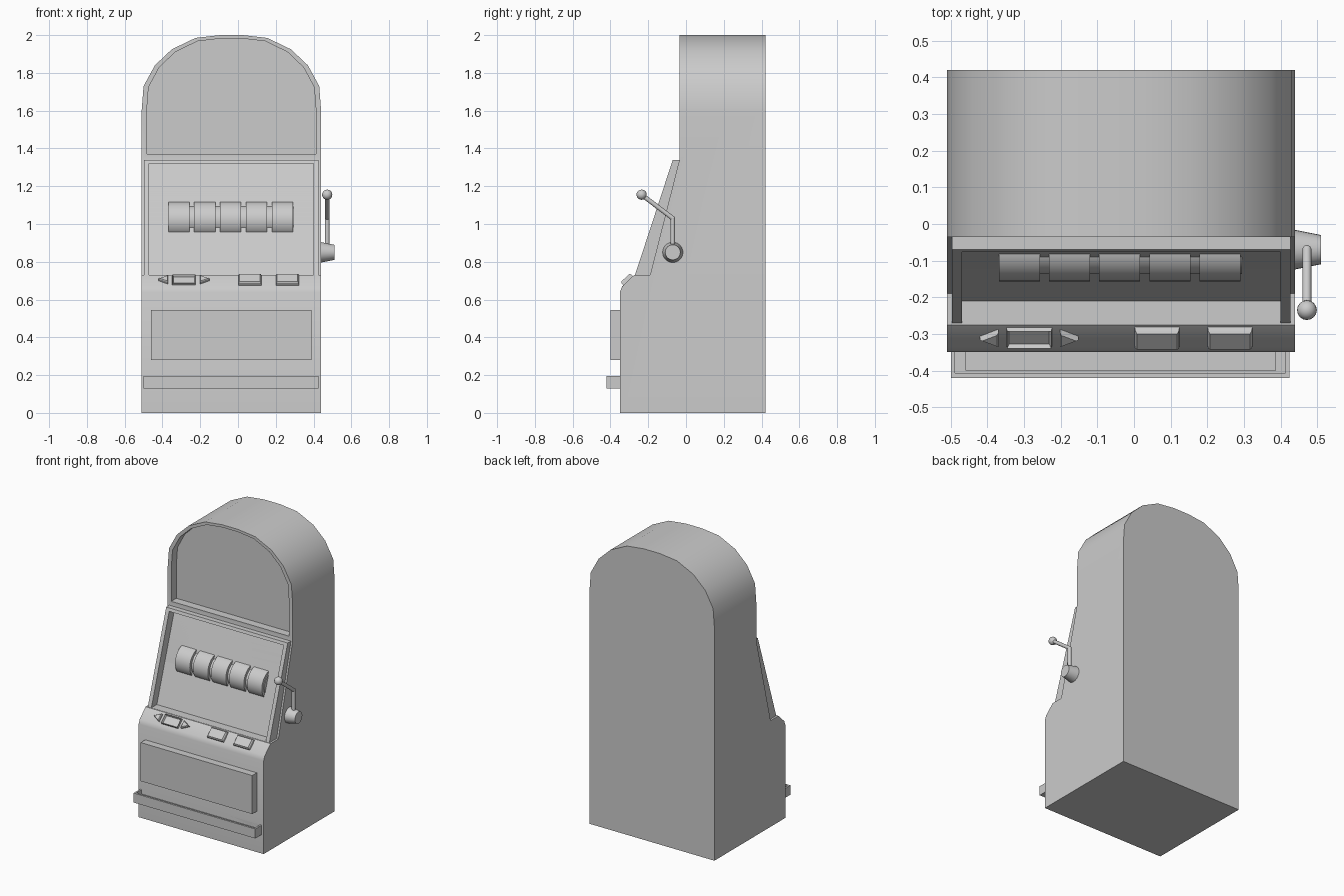
import bpy, bmesh, math
from mathutils import Vector, Matrix

if "Cube" in bpy.data.objects:
    bpy.data.objects.remove(bpy.data.objects["Cube"])

CX = -0.035  # cabinet centre line


def finish(name, bm, smooth=True):
    bmesh.ops.recalc_face_normals(bm, faces=bm.faces)
    me = bpy.data.meshes.new(name)
    bm.to_mesh(me)
    bm.free()
    ob = bpy.data.objects.new(name, me)
    bpy.context.collection.objects.link(ob)
    if smooth:
        shade(ob)
    return ob


def activate(ob):
    bpy.ops.object.select_all(action='DESELECT')
    ob.select_set(True)
    bpy.context.view_layer.objects.active = ob


def shade(ob):
    activate(ob)
    bpy.ops.object.shade_smooth_by_angle(angle=math.radians(30))


def prism(name, pts, axis, a, b):
    """Extrude a 2D outline along an axis from a to b."""
    place = {'x': lambda p, t: (t, p[0], p[1]),
             'y': lambda p, t: (p[0], t, p[1]),
             'z': lambda p, t: (p[0], p[1], t)}[axis]
    bm = bmesh.new()
    lo = [bm.verts.new(place(p, a)) for p in pts]
    hi = [bm.verts.new(place(p, b)) for p in pts]
    bm.faces.new(lo)
    bm.faces.new(hi)
    n = len(pts)
    for i in range(n):
        j = (i + 1) % n
        bm.faces.new((lo[i], lo[j], hi[j], hi[i]))
    return finish(name, bm, False)


def box(name, x0, x1, y0, y1, z0, z1):
    return prism(name, [(x0, y0), (x1, y0), (x1, y1), (x0, y1)], 'z', z0, z1)


def boolean(ob, cutter, op='DIFFERENCE', keep=False):
    m = ob.modifiers.new('cut', 'BOOLEAN')
    m.operation, m.object, m.solver = op, cutter, 'EXACT'
    activate(ob)
    bpy.ops.object.modifier_apply(modifier=m.name)
    if not keep:
        bpy.data.objects.remove(cutter)


def rod(name, p, q, r1, r2=None, seg=16):
    p, q = Vector(p), Vector(q)
    d = q - p
    bm = bmesh.new()
    mat = Matrix.Translation((p + q) / 2) @ d.to_track_quat('Z', 'Y').to_matrix().to_4x4()
    bmesh.ops.create_cone(bm, cap_ends=True, segments=seg, radius1=r1,
                          radius2=r1 if r2 is None else r2, depth=d.length, matrix=mat)
    return finish(name, bm)


def ball(name, c, r):
    bm = bmesh.new()
    bmesh.ops.create_uvsphere(bm, u_segments=16, v_segments=10, radius=r,
                              matrix=Matrix.Translation(c))
    return finish(name, bm)


def arch(base, sx=1.0, sz=1.0):
    half = [(0.475, base), (0.475, 1.6), (0.465, 1.73), (0.405, 1.84),
            (0.315, 1.925), (0.19, 1.985), (0.06, 2.0)]
    half = [(x * sx, z if z < 1.6 else 1.6 + (z - 1.6) * sz) for x, z in half]
    return [(CX + x, z) for x, z in half] + [(CX - x, z) for x, z in reversed(half)]


# cabinet: side profile intersected with the arched front outline
side = [(0.42, 0), (-0.35, 0), (-0.35, 0.64), (-0.338, 0.67), (-0.275, 0.73),
        (-0.19, 0.73), (-0.035, 1.34), (-0.035, 2.1), (0.42, 2.1)]
cabinet = prism('cabinet', arch(0), 'y', -0.6, 0.42)
boolean(cabinet, prism('side_cutter', [(y + (0.1 if y > 0.4 else 0), z - (0.1 if z == 0 else 0))
                                       for y, z in side], 'x', -1, 1), 'INTERSECT')
boolean(cabinet, prism('arch_cutter', arch(1.37, 0.943, 0.955), 'y', -0.3, 0.02))

# sloping reel frame with recessed panel
frame = prism('reel_frame', [(-0.273, 0.72), (-0.27, 0.73), (-0.07, 1.34), (0.02, 1.34),
                             (-0.18, 0.72)], 'x', -0.497, 0.427)
cut = prism('panel_cutter', [(-0.21, 0.731), (-0.015, 1.32), (-0.5, 1.32), (-0.5, 0.731)],
            'x', -0.47, 0.4)
boolean(frame, cut, keep=True)
boolean(cabinet, cut)
shade(cabinet)

# reels on a common drum
for i in range(5):
    x = -0.313 + i * 0.137
    rod(f'reel_{i + 1}', (x - 0.056, -0.057, 1.02), (x + 0.056, -0.057, 1.02), 0.1, seg=32)
rod('reel_drum', (-0.369, -0.057, 1.02), (0.295, -0.057, 1.02), 0.08, seg=32)

# lower door and coin tray
box('lower_door', -0.46, 0.388, -0.4, -0.34, 0.28, 0.545)
tray = box('coin_tray', -0.5, 0.425, -0.42, -0.34, 0.13, 0.195)
boolean(tray, box('tray_cutter', -0.488, 0.413, -0.407, -0.35, 0.165, 0.3))


# buttons lying on the slanted console
def button(name, x, pts, inset, push):
    bm = bmesh.new()
    lo = [bm.verts.new((u, v, -0.012)) for u, v in pts]
    hi = [bm.verts.new((u * 0.94, v * 0.94, 0.014)) for u, v in pts]
    bm.faces.new(lo)
    top = bm.faces.new(hi)
    for i in range(len(pts)):
        j = (i + 1) % len(pts)
        bm.faces.new((lo[i], lo[j], hi[j], hi[i]))
    bmesh.ops.recalc_face_normals(bm, faces=bm.faces)
    if inset:
        bmesh.ops.inset_region(bm, faces=[top], thickness=inset)
        bmesh.ops.translate(bm, verts=top.verts, vec=(0, 0, push))
    ob = finish(name, bm, False)
    ob.location = (x, -0.307, 0.7)
    ob.rotation_euler.x = math.atan2(0.06, 0.063)


def rect(w, h):
    return [(-w, -h), (w, -h), (w, h), (-w, h)]


button('select_button', -0.286, rect(0.064, 0.034), 0.008, -0.012)
button('play_button_left', 0.063, rect(0.063, 0.036), 0.007, 0.007)
button('play_button_right', 0.262, rect(0.063, 0.036), 0.007, 0.007)
for s, n in ((-1, 'left'), (1, 'right')):
    button(f'arrow_button_{n}', -0.286 + s * 0.108,
           [(-s * 0.025, -0.028), (s * 0.028, 0), (-s * 0.025, 0.028)], 0.006, 0.004)

# pull lever
AY, LX = -0.07, 0.472
rod('lever_hub', (0.43, AY, 0.85), (0.51, AY, 0.85), 0.056, 0.04, seg=24)
rod('lever_arm_lower', (LX, AY, 0.85), (LX, AY, 1.03), 0.012)
ball('lever_elbow', (LX, AY, 1.03), 0.0125)
rod('lever_arm_upper', (LX, AY, 1.03), (LX, -0.235, 1.155), 0.012)
ball('lever_knob', (LX, -0.235, 1.155), 0.027)
